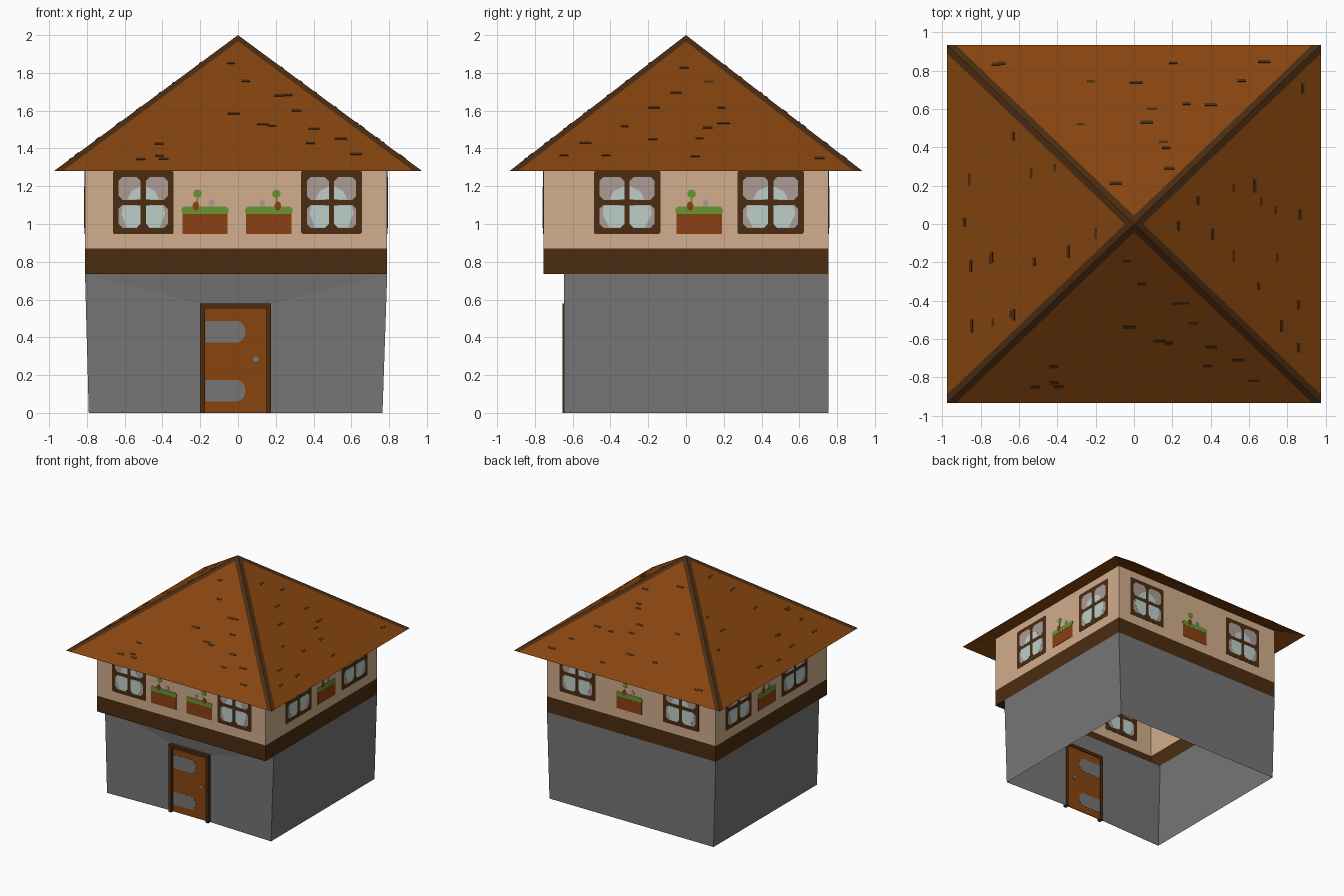
import bpy, bmesh, math, random
from mathutils import Vector, Matrix

if "Cube" in bpy.data.objects:
    bpy.data.objects.remove(bpy.data.objects["Cube"])

random.seed(4)

# ---- palette (sRGB 0-255, stored as linear) ----
PALETTE = {
    "stone_grey": (118, 118, 118), "plaster_beige": (209, 173, 140),
    "timber_brown": (75, 44, 17), "roof_brown": (135, 69, 15),
    "terracotta": (138, 64, 18), "leaf_green": (104, 148, 50),
    "window_glass": (172, 155, 149), "curtain_pale": (190, 207, 200),
}
MATS, IDX = [], {}
for key, rgb in PALETTE.items():
    m = bpy.data.materials.new(key)
    m.diffuse_color = [(c / 255 / 12.92) if c < 11 else ((c / 255 + .055) / 1.055) ** 2.4 for c in rgb] + [1]
    m.use_nodes = True
    m.node_tree.nodes["Principled BSDF"].inputs["Base Color"].default_value = m.diffuse_color
    IDX[key] = len(MATS)
    MATS.append(m)


def finish(name, bm, recalc=True):
    if recalc:
        bmesh.ops.recalc_face_normals(bm, faces=bm.faces)
    me = bpy.data.meshes.new(name)
    bm.to_mesh(me)
    bm.free()
    for m in MATS:
        me.materials.append(m)
    ob = bpy.data.objects.new(name, me)
    bpy.context.collection.objects.link(ob)
    return ob


def face(bm, pts, mat):
    f = bm.faces.new([bm.verts.new(p) for p in pts])
    f.material_index = IDX[mat]
    return f


def frame(u, v, origin):
    """Matrix whose local x, y, z are across, up and outward on a surface."""
    u, v = Vector(u).normalized(), Vector(v).normalized()
    mtx = Matrix((u, v, u.cross(v))).transposed().to_4x4()
    mtx.translation = origin
    return mtx


def plate(bm, mtx, pts, t, mat):
    """Thin plate of thickness t centred on the surface, seen from both sides."""
    lo = [mtx @ Vector((x, y, -t / 2)) for x, y in pts]
    hi = [mtx @ Vector((x, y, t / 2)) for x, y in pts]
    face(bm, hi, mat)
    face(bm, lo[::-1], mat)
    n = len(pts)
    for i in range(n):
        j = (i + 1) % n
        face(bm, [lo[i], lo[j], hi[j], hi[i]], mat)


def rect(x0, x1, y0, y1, c=0):
    if not c:
        return [(x0, y0), (x1, y0), (x1, y1), (x0, y1)]
    return [(x0 + c, y0), (x1 - c, y0), (x1, y0 + c), (x1, y1 - c),
            (x1 - c, y1), (x0 + c, y1), (x0, y1 - c), (x0, y0 + c)]


def ellipse(cx, cy, rx, ry, n=8):
    return [(cx + rx * math.cos(2 * math.pi * i / n), cy + ry * math.sin(2 * math.pi * i / n)) for i in range(n)]


# ---- sizes ----
XL, XR, Y = -0.81, 0.79, 0.755
YF = -0.645                      # front of the ground floor
Z1, Z2, Z3, ZE = 0.735, 0.87, 1.34, 1.28
RX, RY = 0.975, 0.935

# ---- ground floor: open shell, slightly recessed round the door ----
bm = bmesh.new()
b = [(-.79, YF, 0), (.765, YF, 0), (.765, Y, 0), (-.79, Y, 0)]
t = [(XL, YF, Z1), (XR, YF, Z1), (XR, Y, Z1), (XL, Y, Z1)]
for i in (1, 2, 3):
    j = (i + 1) % 4
    face(bm, [b[i], b[j], t[j], t[i]], "stone_grey")
DL, DR, DT, DY = -.195, .17, .575, -.625
d = [(DL, DY, 0), (DR, DY, 0), (DR, DY, DT), (DL, DY, DT)]
face(bm, [b[0], d[0], d[3], t[0]], "stone_grey")
face(bm, [d[1], b[1], t[1], d[2]], "stone_grey")
face(bm, [d[3], d[2], t[1], t[0]], "stone_grey")
bmesh.ops.remove_doubles(bm, verts=bm.verts, dist=1e-4)
finish("ground_floor_walls", bm)

# ---- upper floor: timber band, plaster, underside of the overhang ----
bm = bmesh.new()
ring = [(XL, -Y), (XR, -Y), (XR, Y), (XL, Y)]
for z0, z1, mat in ((Z1, Z2, "timber_brown"), (Z2, Z3, "plaster_beige")):
    for i in range(4):
        p, q = ring[i], ring[(i + 1) % 4]
        face(bm, [(*p, z0), (*q, z0), (*q, z1), (*p, z1)], mat)
face(bm, [(XL, -Y, Z1), (XL, YF, Z1), (XR, YF, Z1), (XR, -Y, Z1)], "timber_brown")
finish("upper_floor_walls", bm, False)

# ---- roof: four slopes with dark hips, plus eaves underside ----
bm = bmesh.new()
apex = Vector((0, 0, 2))
eave = [Vector((sx * RX, sy * RY, ZE)) for sx, sy in ((-1, -1), (1, -1), (1, 1), (-1, 1))]
for i in range(4):
    a, c = eave[i], eave[(i + 1) % 4]
    s = .045 / (c - a).length
    a2, c2 = a.lerp(c, s), c.lerp(a, s)
    tip = apex.lerp((a + c) / 2, 2 * s)
    face(bm, [a2, c2, tip], "roof_brown")
    face(bm, [a, a2, tip, apex], "timber_brown")
    face(bm, [c2, c, apex, tip], "timber_brown")
    p, q = ring[i], ring[(i + 1) % 4]
    face(bm, [a, (*p, Z3), (*q, Z3), c], "roof_brown")
finish("roof", bm, False)

# ---- worn tile marks scattered in rows on each slope ----
bm = bmesh.new()
for i in range(4):
    a, c = eave[i], eave[(i + 1) % 4]
    mid = (a + c) / 2
    mtx = frame(c - a, apex - mid, mid)
    slope, half = (apex - mid).length, (c - a).length / 2
    for row in range(1, 8):
        v = row * slope / 9
        room = half * (1 - v / slope) - .12
        for k in range(max(1, round(room * 5))):
            u, vv = random.uniform(-room, room), v + random.uniform(-.03, .03)
            w = random.uniform(.02, .035)
            plate(bm, mtx, rect(u - w, u + w, vv - .008, vv + .008), .006, "timber_brown")
finish("roof_tile_marks", bm)


# ---- windows ----
def window(name, mtx, cx, w):
    bm = bmesh.new()
    z0, z1 = .947, 1.282
    zc = (z0 + z1) / 2
    plate(bm, mtx, rect(cx - w / 2, cx + w / 2, z0, z1, .008), .004, "timber_brown")
    for s in (-1, 1):
        xi, xo = cx + s * .014, cx + s * (w / 2 - .03)
        for lo, hi in ((z0 + .032, zc - .013), (zc + .013, z1 - .032)):
            plate(bm, mtx, rect(min(xi, xo), max(xi, xo), lo, hi, .022), .006, "window_glass")
        # curtain drawn to the middle, widening at the bottom
        xm = (xi + xo) / 2
        low = [(xi, z0 + .055), (xi + s * .02, z0 + .033), (xm + s * .015, z0 + .035),
               (xo - s * .015, zc - .06), (xo - s * .025, zc - .016), (xi, zc - .016)]
        top = [(xi, zc + .016), (xm + s * .012, zc + .016), (xm - s * .01, zc + .06), (xi, zc + .085)]
        for pts in (low, top):
            plate(bm, mtx, pts, .008, "curtain_pale")
    finish(name, bm)


# ---- flower boxes ----
def planter(name, mtx, cx, s=1):
    bm = bmesh.new()
    plate(bm, mtx, rect(cx - .12, cx + .12, .948, 1.06), .005, "terracotta")
    plate(bm, mtx, rect(cx - .125, cx + .125, 1.053, 1.092, .012), .007, "leaf_green")
    lx = cx - s * .04
    plate(bm, mtx, rect(lx - .005, lx + .005, 1.08, 1.15), .004, "leaf_green")
    plate(bm, mtx, ellipse(lx, 1.16, .023, .023), .006, "leaf_green")
    plate(bm, mtx, ellipse(lx - s * .008, 1.095, .018, .025), .009, "terracotta")
    plate(bm, mtx, ellipse(cx + s * .035, 1.112, .016, .02), .008, "window_glass")
    finish(name, bm)


front = frame((1, 0, 0), (0, 0, 1), (0, -Y, 0))
back = frame((-1, 0, 0), (0, 0, 1), (0, Y, 0))
right = frame((0, 1, 0), (0, 0, 1), (XR, 0, 0))
left = frame((0, -1, 0), (0, 0, 1), (XL, 0, 0))
# side, matrix, window centres, window width, planters (centre, handedness)
for side, mtx, wins, w, boxes in (
        ("front", front, (-.502, .495), .322, ((-.175, 1), (.163, -1))),
        ("back", back, (-.50, .48), .34, ((-.01, 1),)),
        ("right", right, (-.312, .448), .352, ((.07, 1),)),
        ("left", left, (-.448, .312), .352, ((-.06, 1),))):
    for k, cx in enumerate(wins):
        window(f"{side}_window_{k + 1}", mtx, cx, w)
    for k, (cx, s) in enumerate(boxes):
        planter(f"{side}_flower_box_{k + 1}", mtx, cx, s)

# ---- door: leaf, two round-ended panels, knob ----
bm = bmesh.new()
dm = frame((1, 0, 0), (0, 0, 1), (0, DY, 0))
plate(bm, dm, rect(DL, DR, 0, DT), .006, "roof_brown")
for z0 in (.06, .372):
    h = .115
    arc = [(-.01 + .05 * math.cos(a), z0 + h / 2 + h / 2 * math.sin(a))
           for a in (math.pi * (k / 8 - .5) for k in range(9))]
    plate(bm, dm, [(-.172, z0)] + arc + [(-.172, z0 + h)], .009, "stone_grey")
plate(bm, dm, ellipse(.095, .285, .016, .016), .012, "stone_grey")
finish("door", bm)

# ---- door frame ----
bm = bmesh.new()
fm = frame((1, 0, 0), (0, 0, 1), (0, -.635, 0))
for r in (rect(-.2, -.174, 0, .578), rect(.15, .176, 0, .578), rect(-.174, .15, .552, .578)):
    plate(bm, fm, r, .04, "timber_brown")
finish("door_frame", bm)
